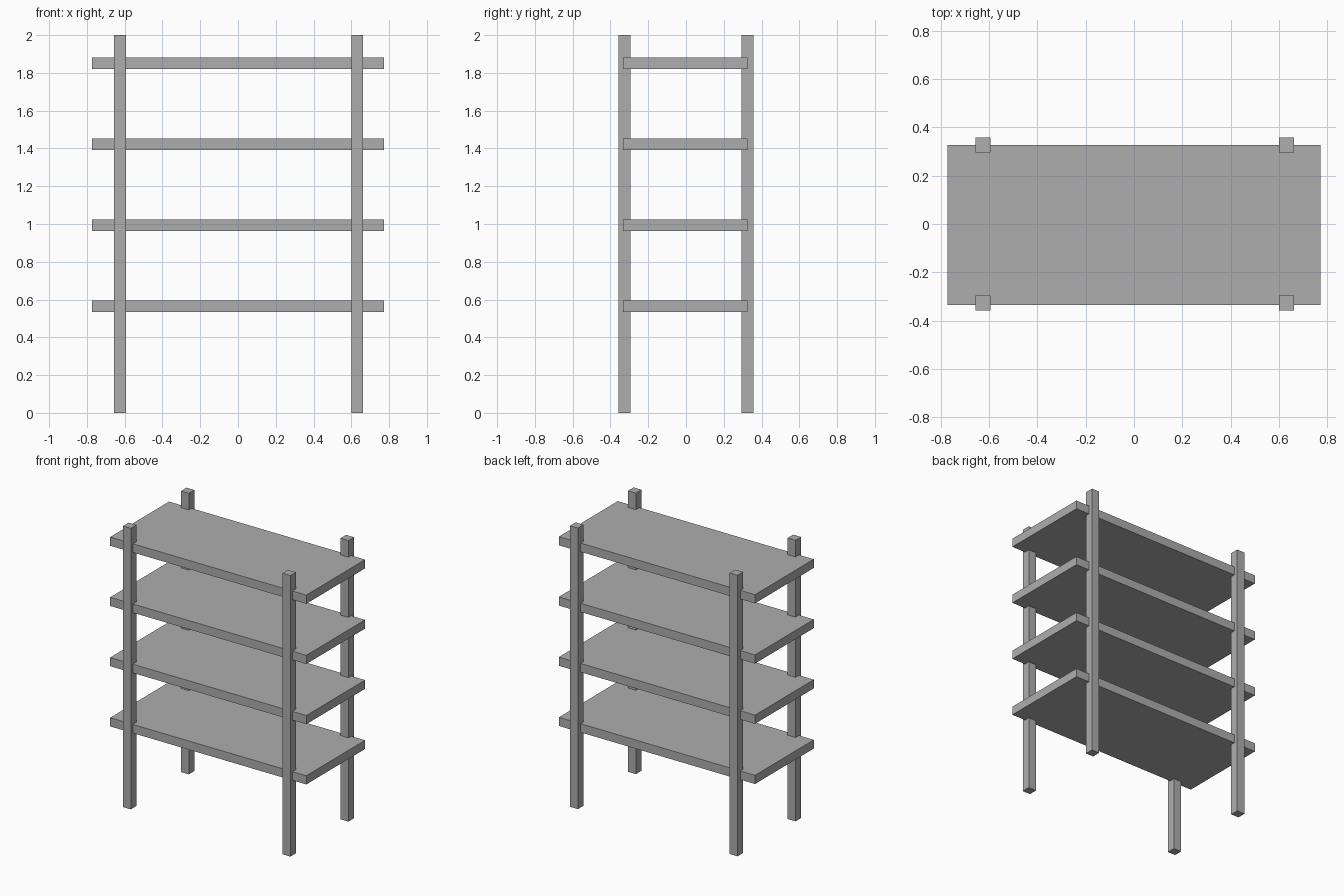
import bpy
from mathutils import Matrix
import bmesh

default_cube = bpy.data.objects.get("Cube")
if default_cube:
    bpy.data.objects.remove(default_cube, do_unlink=True)

grey = bpy.data.materials.new("plain grey")
grey.use_nodes = True
grey.diffuse_color = (0.42, 0.42, 0.42, 1)
grey.node_tree.nodes["Principled BSDF"].inputs["Base Color"].default_value = grey.diffuse_color


def box(name, size, centre):
    bm = bmesh.new()
    bmesh.ops.create_cube(bm, size=1, matrix=Matrix.Diagonal((*size, 1)))
    mesh = bpy.data.meshes.new(name)
    bm.to_mesh(mesh)
    bm.free()
    mesh.materials.append(grey)
    obj = bpy.data.objects.new(name, mesh)
    obj.location = centre
    bpy.context.collection.objects.link(obj)
    return obj


# Four square upright posts
POST = 0.062
for side, x in (("right", -0.625), ("left", 0.632)):
    for end, y in (("front", -0.326), ("back", 0.326)):
        box(f"{end}_{side}_post", (POST, POST, 2), (x, y, 1))

# Four evenly spaced shelves, notched into the posts
for i in range(4):
    box(f"shelf_{i + 1}", (1.544, 0.661, POST), (0, -0.004, 0.565 + 0.4285 * i))
